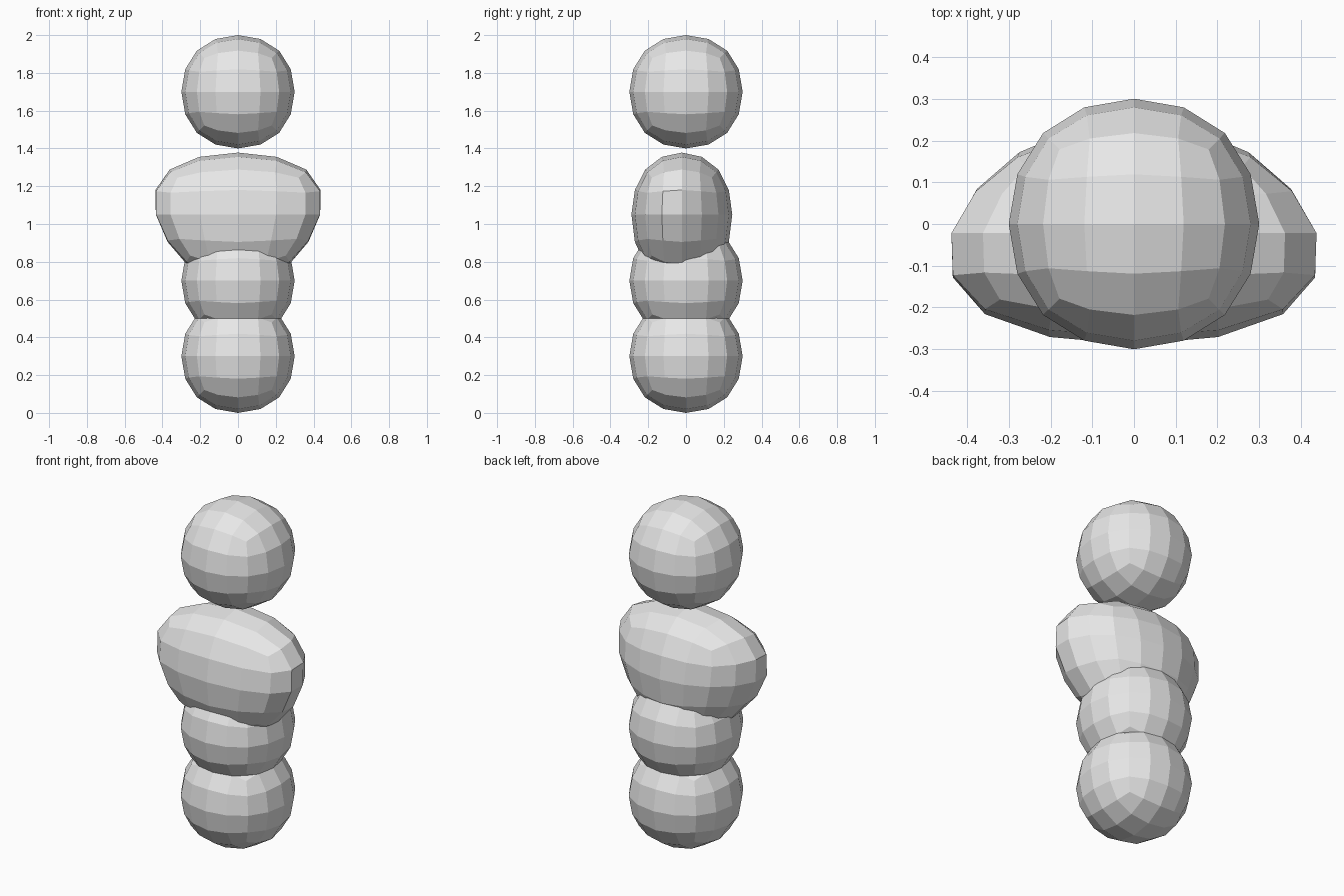
import bpy

if "Cube" in bpy.data.objects:
    bpy.data.objects.remove(bpy.data.objects["Cube"])

grey = bpy.data.materials.new("plain grey")
grey.diffuse_color = (0.8, 0.8, 0.8, 1)
grey.use_nodes = True
grey.node_tree.nodes["Principled BSDF"].inputs["Base Color"].default_value = grey.diffuse_color


def ball(name, shape):
    """Rounded cube of unit radius, each vertex placed by the shape function."""
    bpy.ops.mesh.primitive_cube_add(size=2)
    ob = bpy.context.object
    ob.name = name
    sub = ob.modifiers.new("round", 'SUBSURF')
    sub.levels = 2
    bpy.ops.object.modifier_apply(modifier=sub.name)
    r = max(v.co.z for v in ob.data.vertices)
    for v in ob.data.vertices:
        v.co = shape(*(v.co / r))
    for p in ob.data.polygons:
        p.use_smooth = False
    ob.data.materials.append(grey)
    return ob


def sphere(z0, r=0.3):
    return lambda x, y, z: (x * r, y * r, z0 + z * r)


def chest_shape(x, y, z):
    # wider towards the top and front, tapering to the waist and back
    return (x * 0.435 * (1 + 0.2 * z) * (1 - 0.18 * y),
            -0.022 + 0.267 * y,
            1.05 + z * (0.328 if z > 0 else 0.365))


# stacked body, bottom to top
ball("hips", sphere(0.3))
ball("belly", sphere(0.7))
ball("chest", chest_shape)
ball("head", sphere(1.7))
